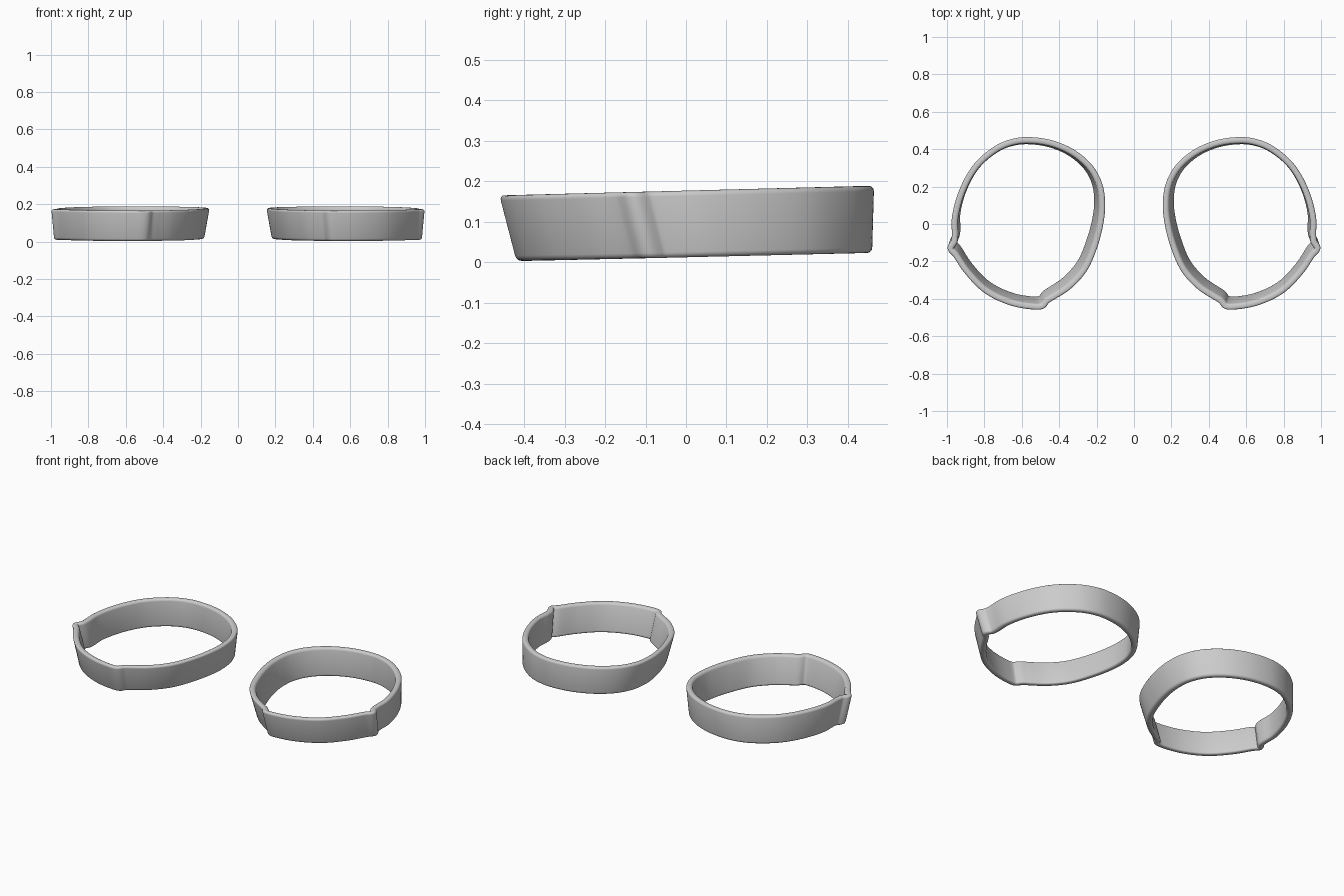
import bpy, bmesh, math
from mathutils import Vector

if "Cube" in bpy.data.objects:
    bpy.data.objects.remove(bpy.data.objects["Cube"])

# Wall centreline at the top rim (x, y), starting at the back, going clockwise
PATH = [(.564, .448), (.645, .439), (.730, .405), (.840, .313), (.917, .180), (.958, .03),
        (.958, -.060), (.962, -.096), (.981, -.133), (.955, -.165),
        (.890, -.259), (.790, -.358), (.665, -.419), (.550, -.442), (.490, -.440),
        (.465, -.412), (.430, -.390), (.350, -.338), (.265, -.245), (.208, -.115),
        (.177, .01), (.169, .10), (.181, .20), (.228, .295), (.320, .378), (.440, .431)]
HALF = .017      # half wall thickness
STEPS = 8        # samples between path points


def smooth_loop(pts, steps):
    """Closed centripetal spline through the points."""
    pts = [Vector(p) for p in pts]
    n, out = len(pts), []
    for i in range(n):
        p = [pts[(i + k) % n] for k in (-1, 0, 1, 2)]
        t = [0]
        for a, b in zip(p, p[1:]):
            t.append(t[-1] + (b - a).length ** .5)
        for s in range(steps):
            u = t[1] + (t[2] - t[1]) * s / steps
            mix = lambda a, b, i, j: a.lerp(b, (u - t[i]) / (t[j] - t[i]))
            a1, a2, a3 = (mix(p[k], p[k + 1], k, k + 1) for k in range(3))
            b1, b2 = mix(a1, a2, 0, 2), mix(a2, a3, 1, 3)
            out.append(mix(b1, b2, 1, 2))
    return out


def wall_section():
    """Rounded strip: (side offset, height fraction, extra z)."""
    sec, r = [], .013
    for cx, h, a0 in ((1, 1, 0), (-1, 1, 90), (-1, 0, 180), (1, 0, 270)):
        for k in range(5):
            a = math.radians(a0 + 22.5 * k)
            dz = r * math.sin(a) + (-r if h else r)
            sec.append((cx * (HALF - r) + r * math.cos(a), h, dz))
    return sec


def make_band(name):
    path, sec = smooth_loop(PATH, STEPS), wall_section()
    n, bm, rings = len(path), bmesh.new(), []
    for i, c in enumerate(path):
        d = (path[(i + 1) % n] - path[i - 1]).normalized()
        out = Vector((-d.y, d.x))
        # The lower edge leans inward at the front and sides; the rims slope up to the back
        lean = Vector((.007 - .055 * (c.x - .575),
                       .042 * min(1, max(-.12, (.39 - c.y) / .5))))
        lo, hi = .013 + .022 * c.y, .177 + .026 * c.y
        ring = []
        for off, h, dz in sec:
            z = (hi if h else lo) + dz
            f = 1 - (z - lo) / (hi - lo)
            p = c + out * off + lean * f
            ring.append(bm.verts.new((p.x, p.y, z)))
        rings.append(ring)
    m = len(sec)
    for i in range(n):
        a, b = rings[i], rings[(i + 1) % n]
        for k in range(m):
            bm.faces.new((a[k], a[(k + 1) % m], b[(k + 1) % m], b[k]))
    bmesh.ops.recalc_face_normals(bm, faces=bm.faces)
    me = bpy.data.meshes.new(name)
    bm.to_mesh(me)
    bm.free()
    ob = bpy.data.objects.new(name, me)
    bpy.context.collection.objects.link(ob)
    for poly in me.polygons:
        poly.use_smooth = True
    return ob


# Right band, mirrored to the left side
bands = make_band("ring_bands")
bands.modifiers.new("mirror_left", 'MIRROR')
